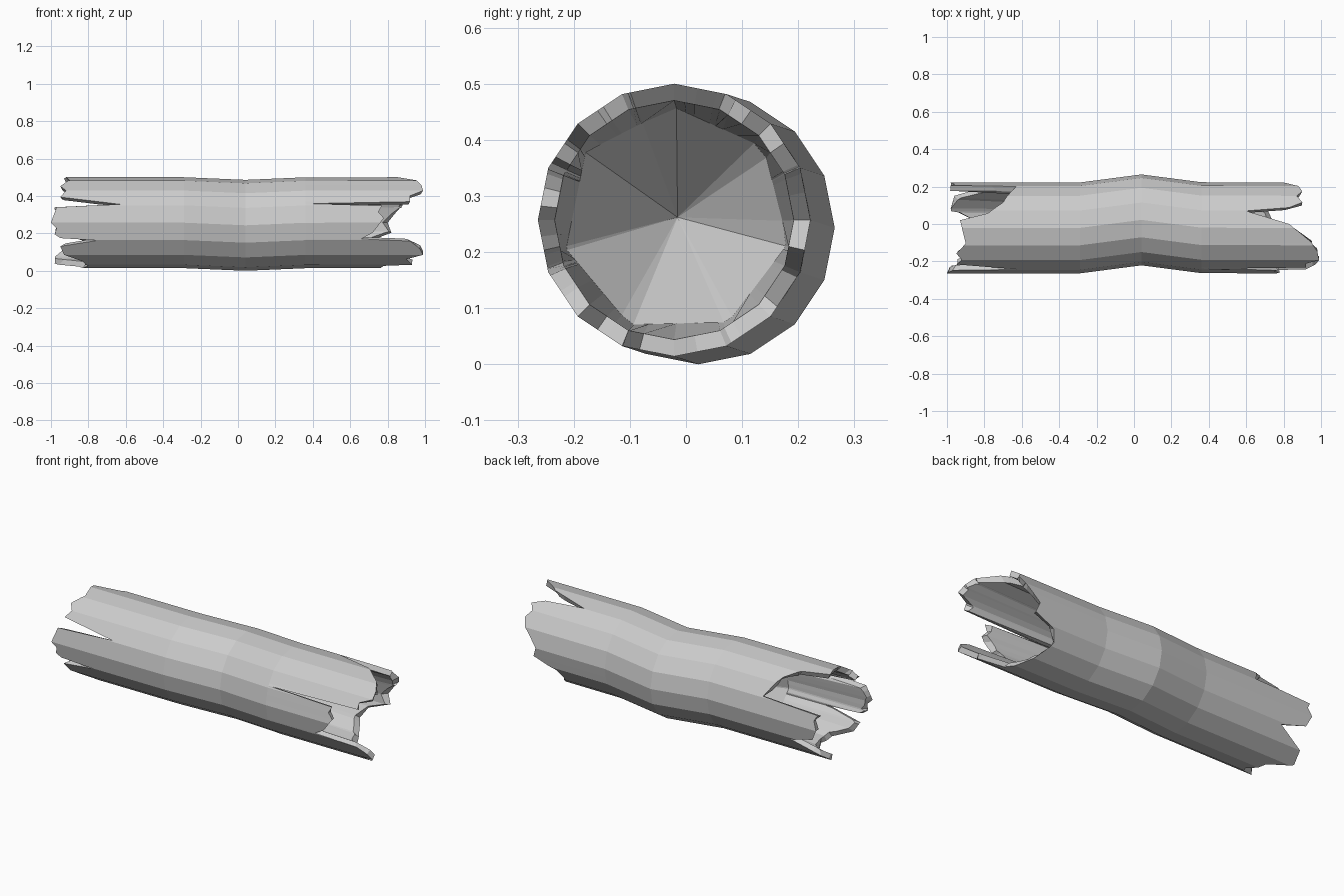
import bpy, bmesh, math, random
from math import sin, cos, radians, pi

random.seed(4)
if "Cube" in bpy.data.objects:
    bpy.data.objects.remove(bpy.data.objects["Cube"])

SIDES, RADIUS, BORE, CORE = 16, 0.243, 0.213, 0.203

# Splintered ends: (angle around the log in degrees from +y towards +z, x reached)
LEFT_END = [(0, .8), (12, .84), (23, .88), (35, .9), (45, .87), (55, .9), (63, .83),
            (68, .6), (85, .83), (109, .95), (122, .98), (135, .99), (143, .92),
            (152, .92), (155, .38), (158, .77), (166, .75), (174, .78), (193, .72),
            (201, .66), (204, .92), (215, .97), (225, .99), (235, .9), (248, .93),
            (255, .78), (270, .76), (300, .7), (320, .66), (335, .69), (347, .82)]
RIGHT_END = [(0, -.98), (12, -.96), (20, -.98), (24, -.63), (55, -.7), (71, -.78),
             (80, -.93), (90, -.92), (110, -.9), (125, -.95), (135, -.92), (145, -.95),
             (156, -.63), (160, -.97), (180, -1), (187, -.97), (195, -.98), (200, -.95),
             (203, -.75), (212, -.95), (225, -.93), (240, -.83), (255, -.8), (280, -.85),
             (295, -.98), (315, -.96), (335, -.8), (345, -.95)]


def reach(profile, a):
    """Linear interpolation of the broken edge at angle a."""
    pts = profile + [(360, profile[0][1])]
    for (a0, x0), (a1, x1) in zip(pts, pts[1:]):
        if a0 <= a <= a1:
            return x0 + (x1 - x0) * (a - a0) / (a1 - a0)


def centre(x):
    """The log kinks sideways at its middle."""
    k = max(0, 1 - abs(x - .04) / .33)
    return -.021 + .043 * k, .257 - .014 * k


def point(x, a, radius, sides, phase=0):
    """Point on a regular polygon section of the log."""
    step = 360 / sides
    half = radians(step / 2)
    off = radians((a - phase) % step) - half
    r = radius * cos(half) / cos(off)
    cy, cz = centre(x)
    return x, cy + r * cos(radians(a)), cz + r * sin(radians(a))


def column(a):
    """Outline along the log: hollow, rim, bark, rim, hollow."""
    xr, xl = reach(RIGHT_END, a), reach(LEFT_END, a)
    jr, jl = random.uniform(-.005, .03), random.uniform(-.03, .005)
    outer = [point(x, a, RADIUS, SIDES) for x in (xr, -.29, .04, .36, xl)]
    rim_r = point(xr + jr, a, BORE, SIDES)
    rim_l = point(max(xl + jl, .37), a, BORE, SIDES)
    core_r = point(-.5, a, CORE, 7, 40)
    core_l = point(.34, a, CORE, 7, 40)
    return [core_r, rim_r] + outer + [rim_l, core_l]


# Hollow log shell
angles = sorted({a for a, _ in LEFT_END + RIGHT_END} | {i * 360 / SIDES for i in range(SIDES)})
bm = bmesh.new()
cols = [[bm.verts.new(p) for p in column(a)] for a in angles]
tip_r = bm.verts.new((-.25, -.015, .262))
tip_l = bm.verts.new((.1, -.015, .262))
for c, d in zip(cols, cols[1:] + cols[:1]):
    for i in range(len(c) - 1):
        bm.faces.new((c[i], c[i + 1], d[i + 1], d[i]))
    bm.faces.new((tip_r, c[0], d[0]))
    bm.faces.new((tip_l, d[-1], c[-1]))
bmesh.ops.recalc_face_normals(bm, faces=bm.faces)

mesh = bpy.data.meshes.new("hollow_log")
bm.to_mesh(mesh)
bm.free()
log = bpy.data.objects.new("hollow_log", mesh)
bpy.context.collection.objects.link(log)

# Plain grey wood
grey = (.6, .6, .6, 1)
mat = bpy.data.materials.new("pale_grey_wood")
mat.use_nodes = True
mat.diffuse_color = grey
mat.node_tree.nodes["Principled BSDF"].inputs["Base Color"].default_value = grey
mesh.materials.append(mat)
